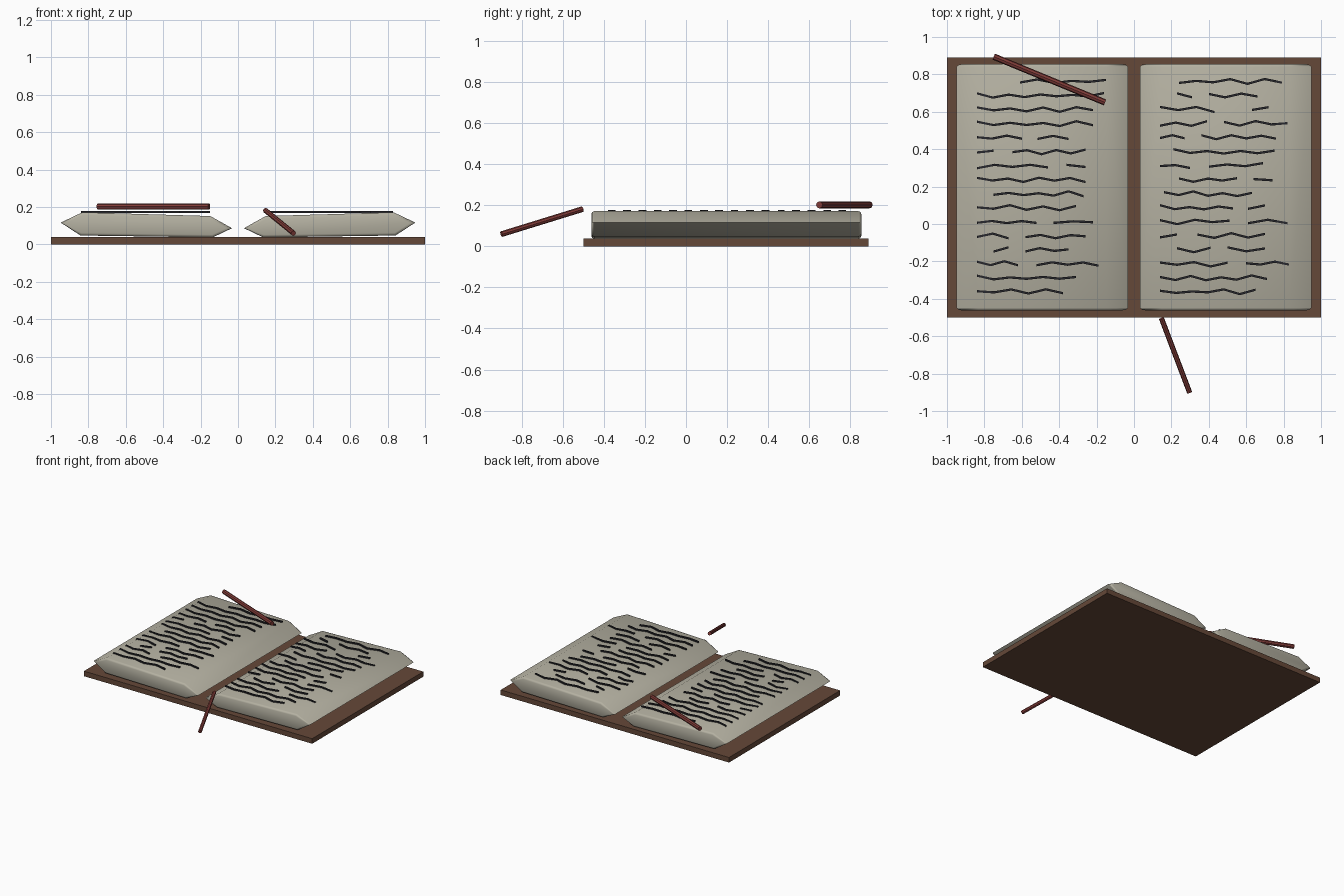
import bpy, bmesh, random
from math import radians
from mathutils import Vector

if "Cube" in bpy.data.objects:
    bpy.data.objects.remove(bpy.data.objects["Cube"])

random.seed(4)


def material(name, rgb):
    m = bpy.data.materials.new(name)
    m.diffuse_color = (*rgb, 1)
    m.use_nodes = True
    m.node_tree.nodes["Principled BSDF"].inputs["Base Color"].default_value = m.diffuse_color
    return m


WOOD = material("brown_cover", (0.13, 0.065, 0.04))
PAPER = material("paper", (0.46, 0.44, 0.36))
INK = material("ink", (0.02, 0.02, 0.025))
RED = material("red_stick", (0.22, 0.045, 0.04))


def finish(name, bm, mat, smooth=None):
    bmesh.ops.recalc_face_normals(bm, faces=bm.faces)
    me = bpy.data.meshes.new(name)
    bm.to_mesh(me)
    bm.free()
    me.materials.append(mat)
    ob = bpy.data.objects.new(name, me)
    bpy.context.collection.objects.link(ob)
    if smooth:
        bpy.ops.object.select_all(action='DESELECT')
        ob.select_set(True)
        bpy.context.view_layer.objects.active = ob
        bpy.ops.object.shade_smooth_by_angle(angle=radians(smooth))
    return ob


# Cover board
bm = bmesh.new()
bmesh.ops.create_cube(bm, size=1)
bmesh.ops.scale(bm, vec=(2, 1.39, 0.04), verts=bm.verts)
bmesh.ops.translate(bm, vec=(0, 0.195, 0.02), verts=bm.verts)
finish("cover_board", bm, WOOD)

# Page blocks: six-sided profile run along y, softened at the ends
PROFILE = [(0.032, 0.087), (0.148, 0.152), (0.832, 0.172),
           (0.948, 0.117), (0.842, 0.048), (0.135, 0.038)]


def page_block(name, side):
    bm = bmesh.new()
    rings = [[bm.verts.new((side * x, y, z)) for x, z in PROFILE]
             for y in (-0.462, 0.855)]
    n = len(PROFILE)
    for i in range(n):
        j = (i + 1) % n
        bm.faces.new((rings[0][i], rings[0][j], rings[1][j], rings[1][i]))
    caps = [bm.faces.new(r) for r in rings]
    bmesh.ops.recalc_face_normals(bm, faces=bm.faces)
    edges = [e for f in caps for e in f.edges]
    bmesh.ops.bevel(bm, geom=edges, offset=0.014, segments=2,
                    profile=0.5, affect='EDGES')
    finish(name, bm, PAPER, 60)


page_block("left_pages", -1)
page_block("right_pages", 1)

# Writing: one list of (start, end) strokes per row, top row first
LEFT = [[(-.61, -.15)], [(-.84, -.16)], [(-.84, -.22)], [(-.84, -.22)],
        [(-.84, -.60), (-.515, -.35)], [(-.84, -.75), (-.65, -.26)],
        [(-.84, -.46), (-.36, -.26)], [(-.84, -.26)], [(-.75, -.27)],
        [(-.84, -.31)], [(-.84, -.52), (-.43, -.22)],
        [(-.84, -.67), (-.58, -.26)], [(-.75, -.67), (-.58, -.35)],
        [(-.84, -.62), (-.52, -.19)], [(-.84, -.31)], [(-.84, -.38)]]
RIGHT = [[(.24, .79)], [(.23, .31), (.40, .66)], [(.14, .43), (.63, .72)],
         [(.14, .39), (.48, .82)], [(.14, .27), (.36, .76)], [(.21, .75)],
         [(.14, .30), (.40, .69)], [(.24, .55), (.64, .74)], [(.16, .63)],
         [(.14, .53), (.61, .70)], [(.14, .51), (.61, .82)],
         [(.14, .23), (.34, .70)], [(.23, .41), (.50, .70)],
         [(.14, .50), (.60, .83)], [(.14, .71)], [(.14, .65)]]


def stroke(bm, x0, x1, y):
    # zigzag ribbon with a little thickness
    steps = max(1, round((x1 - x0) / 0.085))
    sign = random.choice((-1, 1))
    prev = None
    for k in range(steps + 1):
        x = x0 + (x1 - x0) * k / steps
        yy = y + sign * (-1) ** k * random.uniform(0.002, 0.014)
        ring = [bm.verts.new((x, yy + dy, z)) for dy, z in
                ((-.006, .168), (.006, .168), (.006, .178), (-.006, .178))]
        if prev:
            for i in range(4):
                j = (i + 1) % 4
                bm.faces.new((prev[i], prev[j], ring[j], ring[i]))
        else:
            bm.faces.new(ring)
        prev = ring
    bm.faces.new(prev)


for name, rows in (("left_writing", LEFT), ("right_writing", RIGHT)):
    bm = bmesh.new()
    for r, row in enumerate(rows):
        for x0, x1 in row:
            stroke(bm, x0, x1, 0.762 - 0.075 * r)
    finish(name, bm, INK)


# Red sticks
def stick(name, a, b, radius):
    a, b = Vector(a), Vector(b)
    d = b - a
    bm = bmesh.new()
    bmesh.ops.create_cone(bm, cap_ends=True, segments=8, radius1=radius,
                          radius2=radius, depth=d.length)
    bmesh.ops.transform(bm, matrix=d.to_track_quat('Z', 'Y').to_matrix().to_4x4(),
                        verts=bm.verts)
    bmesh.ops.translate(bm, vec=(a + b) / 2, verts=bm.verts)
    finish(name, bm, RED)


stick("page_stick", (-0.75, 0.895, 0.203), (-0.155, 0.65, 0.203), 0.017)
stick("front_stick", (0.147, -0.505, 0.182), (0.297, -0.9, 0.06), 0.014)
